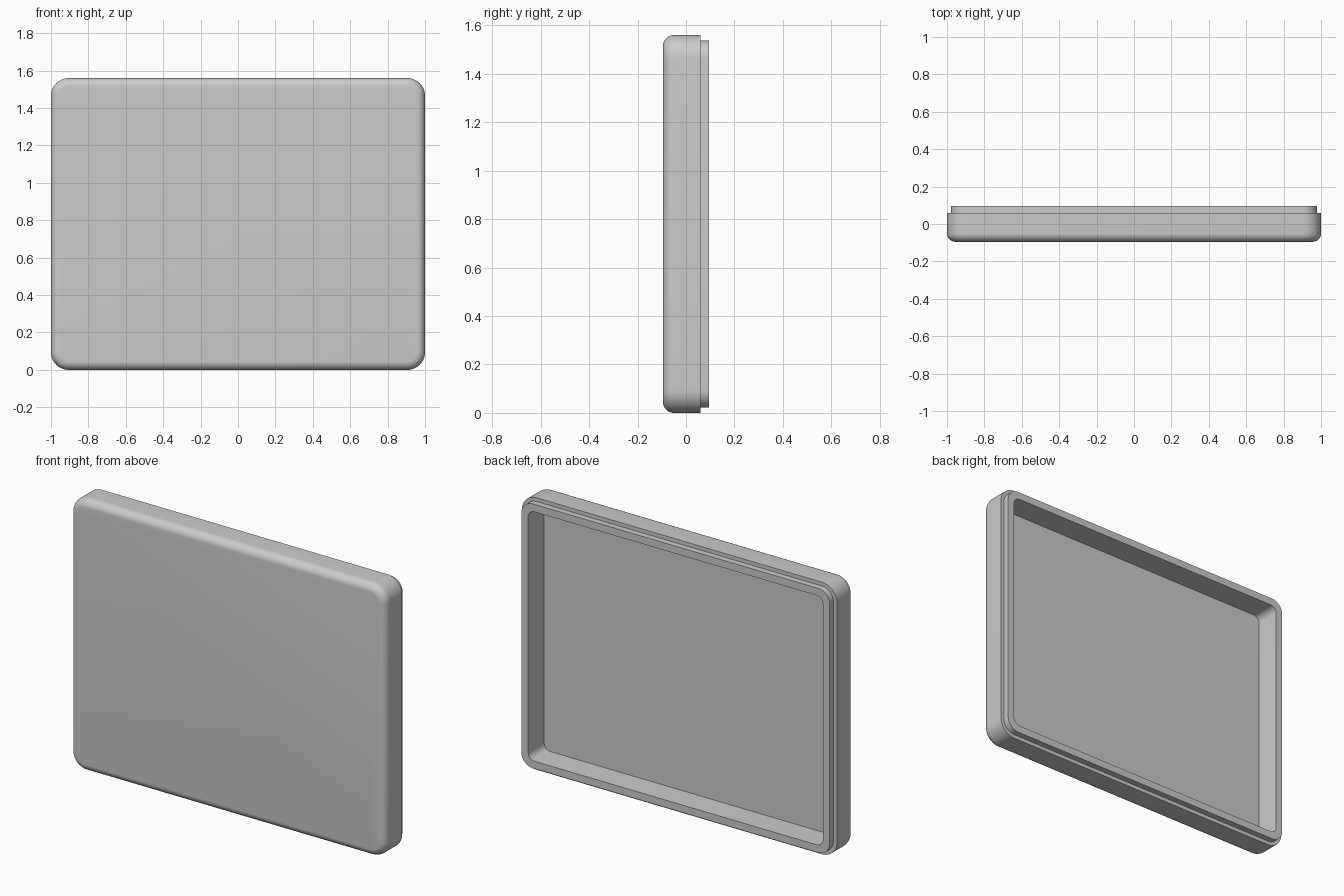
import bpy, bmesh, math

if "Cube" in bpy.data.objects:
    bpy.data.objects.remove(bpy.data.objects["Cube"], do_unlink=True)

WIDTH, HEIGHT = 2.0, 1.56
FRONT, SHOULDER, BACK, FLOOR = -0.095, 0.06, 0.095, -0.05
CORNER, FILLET = 0.095, 0.045
LIP_INSET, WALL_INSET = 0.022, 0.065
STEPS = 12

# Material
grey = bpy.data.materials.new("light grey plastic")
grey.use_nodes = True
colour = (0.6, 0.6, 0.6, 1)
grey.diffuse_color = colour
grey.node_tree.nodes["Principled BSDF"].inputs["Base Color"].default_value = colour


def rounded_loop(bm, inset, y, radius=None):
    """Rounded rectangle of vertices in the plane of the given y."""
    r = CORNER - inset if radius is None else radius
    cx, cz = WIDTH / 2 - inset - r, HEIGHT / 2 - inset - r
    verts = []
    for quarter, (sx, sz) in enumerate([(1, 1), (-1, 1), (-1, -1), (1, -1)]):
        for i in range(STEPS + 1):
            a = (quarter + i / STEPS) * math.pi / 2
            verts.append(bm.verts.new((sx * cx + r * math.cos(a), y,
                                       HEIGHT / 2 + sz * cz + r * math.sin(a))))
    return verts


bm = bmesh.new()
loops = []

# Filleted front edge
for i in range(9):
    a = i / 8 * math.pi / 2
    loops.append(rounded_loop(bm, FILLET * (1 - math.sin(a)),
                              FRONT + FILLET * (1 - math.cos(a))))

# Outer wall, stepped lip and inner wall
loops.append(rounded_loop(bm, 0, SHOULDER))
loops.append(rounded_loop(bm, LIP_INSET, SHOULDER))
loops.append(rounded_loop(bm, LIP_INSET, BACK))
loops.append(rounded_loop(bm, WALL_INSET, BACK, 0.04))
loops.append(rounded_loop(bm, WALL_INSET, FLOOR, 0.04))

# Skin between neighbouring loops
for a, b in zip(loops, loops[1:]):
    for i in range(len(a)):
        j = (i + 1) % len(a)
        bm.faces.new((a[i], a[j], b[j], b[i]))

# Front panel and recessed floor
bm.faces.new(loops[0])
bm.faces.new(loops[-1])
bmesh.ops.recalc_face_normals(bm, faces=bm.faces)

mesh = bpy.data.meshes.new("tray_lid")
bm.to_mesh(mesh)
bm.free()
mesh.materials.append(grey)
lid = bpy.data.objects.new("tray_lid", mesh)
bpy.context.collection.objects.link(lid)

# Smooth the fillets, keep the rims sharp
bpy.ops.object.select_all(action="DESELECT")
lid.select_set(True)
bpy.context.view_layer.objects.active = lid
bpy.ops.object.shade_smooth_by_angle(angle=math.radians(35))
